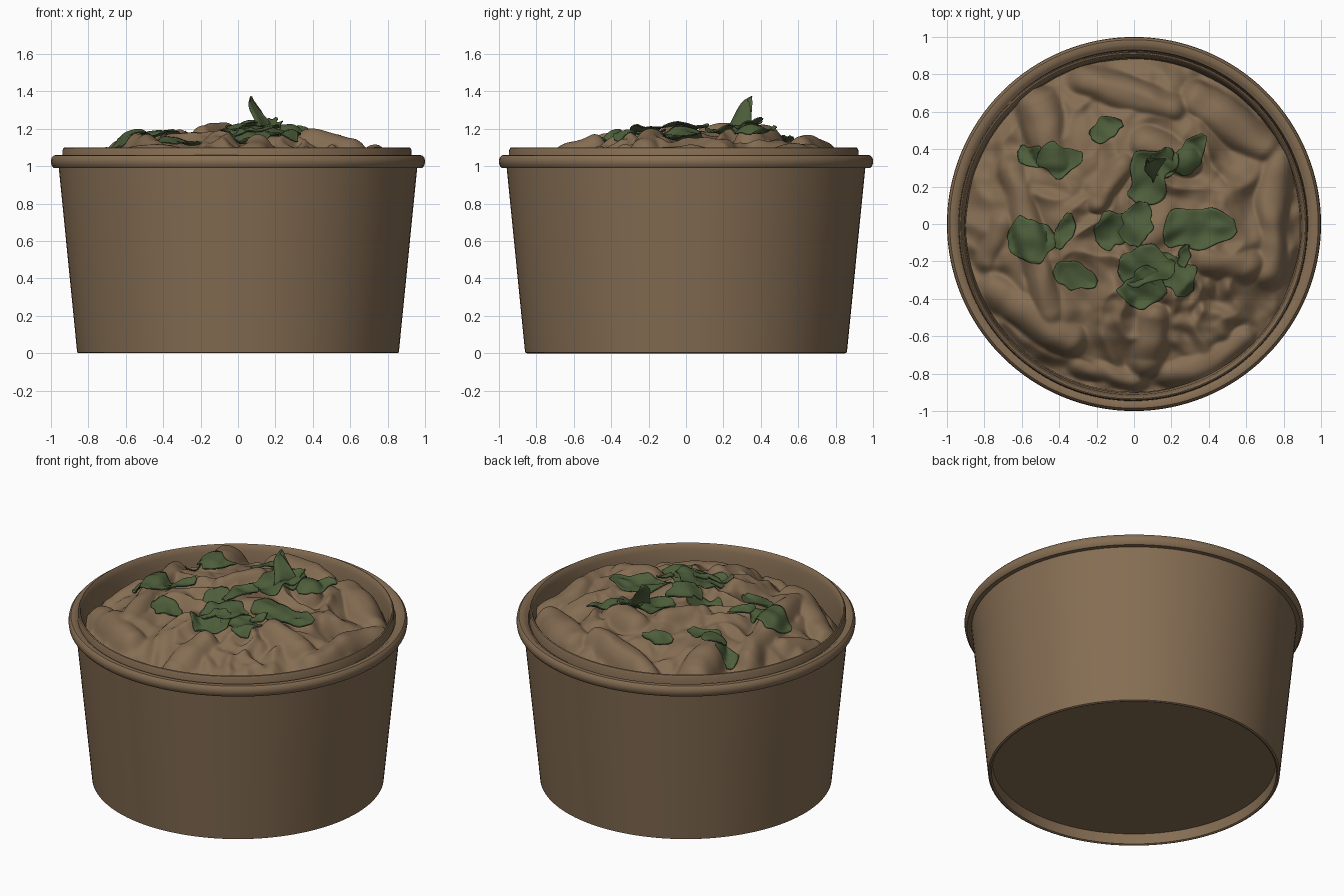
import bpy, bmesh, math
from mathutils import Vector, noise

cube = bpy.data.objects.get("Cube")
if cube:
    bpy.data.objects.remove(cube)


def material(name, rgb):
    m = bpy.data.materials.new(name)
    m.use_nodes = True
    m.diffuse_color = (*rgb, 1)
    bsdf = m.node_tree.nodes["Principled BSDF"]
    bsdf.inputs["Base Color"].default_value = (*rgb, 1)
    bsdf.inputs["Roughness"].default_value = 0.8
    return m


brown = material("kraft brown", (0.235, 0.153, 0.086))
green = material("basil green", (0.076, 0.113, 0.044))


def finish(bm, name, mat, angle=40):
    bmesh.ops.remove_doubles(bm, verts=bm.verts, dist=1e-5)
    bmesh.ops.recalc_face_normals(bm, faces=bm.faces)
    mesh = bpy.data.meshes.new(name)
    bm.to_mesh(mesh)
    bm.free()
    mesh.materials.append(mat)
    obj = bpy.data.objects.new(name, mesh)
    bpy.context.collection.objects.link(obj)
    bpy.ops.object.select_all(action='DESELECT')
    obj.select_set(True)
    bpy.context.view_layer.objects.active = obj
    bpy.ops.object.shade_smooth_by_angle(angle=math.radians(angle))
    return obj


def lathe(name, profile, steps=128):
    bm = bmesh.new()
    verts = [bm.verts.new((r, 0, z)) for r, z in profile]
    edges = [bm.edges.new(pair) for pair in zip(verts, verts[1:])]
    bmesh.ops.spin(bm, geom=verts + edges, cent=(0, 0, 0), axis=(0, 0, 1),
                   angle=math.tau, steps=steps, use_duplicate=False)
    return finish(bm, name, brown)


def skin(bm, rows):
    for lower, upper in zip(rows, rows[1:]):
        for j in range(len(lower) - 1):
            bm.faces.new((lower[j], lower[j + 1], upper[j + 1], upper[j]))


# Tub with recessed base and rolled rim
lathe("tub", [(0, .07), (.835, .07), (.84, .005), (.85, 0), (.86, .005), (.958, .99),
              (.985, .99), (.997, 1.005), (1, 1.025), (.997, 1.045), (.985, 1.058),
              (.96, 1.06), (.945, 1.05), (.93, 1.04), (.91, .85), (0, .85)])

# Inner lip standing above the rim, very slightly off centre
lip = lathe("inner_lip", [(.935, 1.03), (.933, 1.085), (.928, 1.097), (.922, 1.1),
                          (.916, 1.095), (.908, 1.06), (.9, 1.02), (.89, .88)])
lip.location = (-.005, -.012, 0)

# Overlapping paper seam on the back wall
bm = bmesh.new()
seam = math.radians(83)
side = Vector((-math.sin(seam), math.cos(seam), 0)) * .006
out = Vector((math.cos(seam), math.sin(seam), 0))
low, high = out * .864 + Vector((0, 0, .02)), out * .932 + Vector((0, 0, .7))
bm.faces.new([bm.verts.new(p) for p in (low - side, low + side, high + side, high - side)])
finish(bm, "wall_seam", brown)

# Pasta tubes: start, end, radius, lift at each end
TUBES = [
    ((.75, .36), (.7, -.24), .1, .03, .02), ((-.64, .28), (-.45, -.46), .09, .03, .03),
    ((-.76, -.36), (-.34, -.6), .1, .03, .03), ((-.52, .64), (-.42, .36), .1, .1, .02),
    ((-.27, .74), (.2, .62), .1, .05, .05), ((.34, .66), (.66, .44), .1, .06, .03),
    ((.1, -.5), (.08, -.72), .1, .02, .01), ((.2, -.78), (.58, -.62), .09, .01, .01),
    ((.36, -.2), (.6, -.22), .09, .02, .04), ((-.2, .12), (-.06, .3), .08, .02, .04),
    ((-.7, .0), (-.78, -.2), .08, .02, .0), ((.05, .42), (.26, .36), .1, .03, .03),
    ((-.3, -.76), (.02, -.82), .08, .0, .0),
]


def dome(x, y):
    return 1.175 - .24 * (math.hypot(x, y) / .9) ** 2.7 - .05 * max(0, -y - .3)


def food_height(x, y):
    p = Vector((x, y, 0))
    warp = noise.noise_vector(p * 3 + Vector((7, 3, 1)))
    q = p + warp * .1
    z = dome(x, y)
    z += .05 * noise.noise(q * 4.5) + .045 * (.4 - 2 * abs(noise.noise(q * 5 + Vector((2, 9, 4)))))
    z += .016 * noise.noise(q * 14)
    # Crumbly chopped patch towards the front
    patch = max(0, 1 - (p - Vector((.28, -.42, 0))).length / .4)
    z += .06 * patch * noise.noise(q * 13 + Vector((5, 5, 5)))
    bent = p + warp * .045
    for a, b, rad, lift_a, lift_b in TUBES:
        a, b = Vector((*a, 0)), Vector((*b, 0))
        axis = b - a
        t = min(1, max(0, (bent - a).dot(axis) / axis.length_squared))
        near = a + axis * t
        d = (bent - near).length / rad
        if d < 1:
            lift = lift_a + (lift_b - lift_a) * t
            top = dome(near.x, near.y) + lift + rad * (.4 - d ** 2.5)
            z = max(z, top + .022 * noise.noise(q * 7))
    return z


# Food: one rumpled surface of pasta and sauce
bm = bmesh.new()
RINGS, SPOKES = 130, 380
rows = []
for i in range(RINGS + 1):
    r = .9 * max(i, .05) / RINGS
    ring = []
    for j in range(SPOKES):
        a = math.tau * j / SPOKES
        x, y = r * math.cos(a), r * math.sin(a)
        ring.append(bm.verts.new((x, y, food_height(x, y))))
    rows.append(ring + ring[:1])
bm.faces.new(rows[0][:-1])
skin(bm, rows)
for _ in range(4):
    bmesh.ops.smooth_vert(bm, verts=bm.verts, factor=.5, use_axis_z=True)
finish(bm, "pasta_filling", brown, 60)


# Basil leaves: x, y, length, width, yaw in degrees, rise at the tip
LEAVES = [
    (-.55, .36, .15, .11, -25, .01), (-.4, .34, .24, .17, -10, .01),
    (-.15, .51, .18, .12, 25, .02), (.09, .27, .34, .22, 52, .03),
    (.16, .33, .16, .12, 80, .04), (.31, .37, .25, .13, 60, .05),
    (-.55, -.08, .25, .24, 5, .0), (-.37, -.04, .2, .09, 70, .01),
    (-.11, -.04, .2, .19, 15, .01), (.02, 0, .24, .17, 80, .02),
    (.35, -.03, .39, .23, 10, .02), (.07, -.21, .3, .22, -5, .03),
    (.05, -.34, .23, .22, 65, .03), (.22, -.27, .26, .19, -50, .0),
    (-.31, -.27, .24, .14, -22, .0), (.27, -.17, .12, .06, 80, .02),
]


def leaf(index, x, y, length, width, yaw, rise, long_cuts=24, cross_cuts=14):
    bm = bmesh.new()
    c, s = math.cos(math.radians(yaw)), math.sin(math.radians(yaw))
    rows = []
    for i in range(long_cuts + 1):
        u = i / long_cuts
        half = width / 2 * (math.sin(math.pi * (.03 + .94 * u ** .85)) ** .6)
        row = []
        for j in range(cross_cuts + 1):
            v = 2 * j / cross_cuts - 1
            ragged = 1 + .35 * noise.noise(Vector((u * 4, v, index * 5.3)))
            sway = width * .25 * noise.noise(Vector((u * 2.5, 3, index * 2.7)))
            lx, ly = (u - .5) * length, v * half * ragged + sway
            px, py = x + lx * c - ly * s, y + lx * s + ly * c
            # Drape over the food with a cupped, wavy blade
            ground = food_height(px, py)
            wave = .025 * noise.noise(Vector((px * 9, py * 9, index)))
            z = .6 * ground + .4 * food_height(x, y) + .012 + .008 * v * v + rise * u * u + wave
            row.append(bm.verts.new((px, py, min(max(z, ground + .01), ground + .035 + rise))))
        rows.append(row)
    skin(bm, rows)
    bmesh.ops.smooth_vert(bm, verts=bm.verts, factor=.5, use_axis_z=True)
    obj = finish(bm, f"basil_leaf_{index}", green, 60)
    obj.modifiers.new("Thickness", 'SOLIDIFY').thickness = .006


for n, data in enumerate(LEAVES, 1):
    leaf(n, *data)

# Upright curled leaf at the highest point
bm = bmesh.new()
rows = []
for i in range(13):
    u = i / 12
    half = .09 * (1 - u) ** .6 + .008
    centre = Vector((.14 - .05 * u + .02 * math.sin(u * 5), .3 + .05 * u, 1.16 + .215 * u))
    rows.append([bm.verts.new(centre + Vector((half * v * .5, half * v * .75 - .03 * v * v,
                                               -.02 * v * v))) for v in (-1, -.5, 0, .5, 1)])
skin(bm, rows)
tip = finish(bm, "upright_basil_leaf", green, 60)
tip.modifiers.new("Thickness", 'SOLIDIFY').thickness = .006
